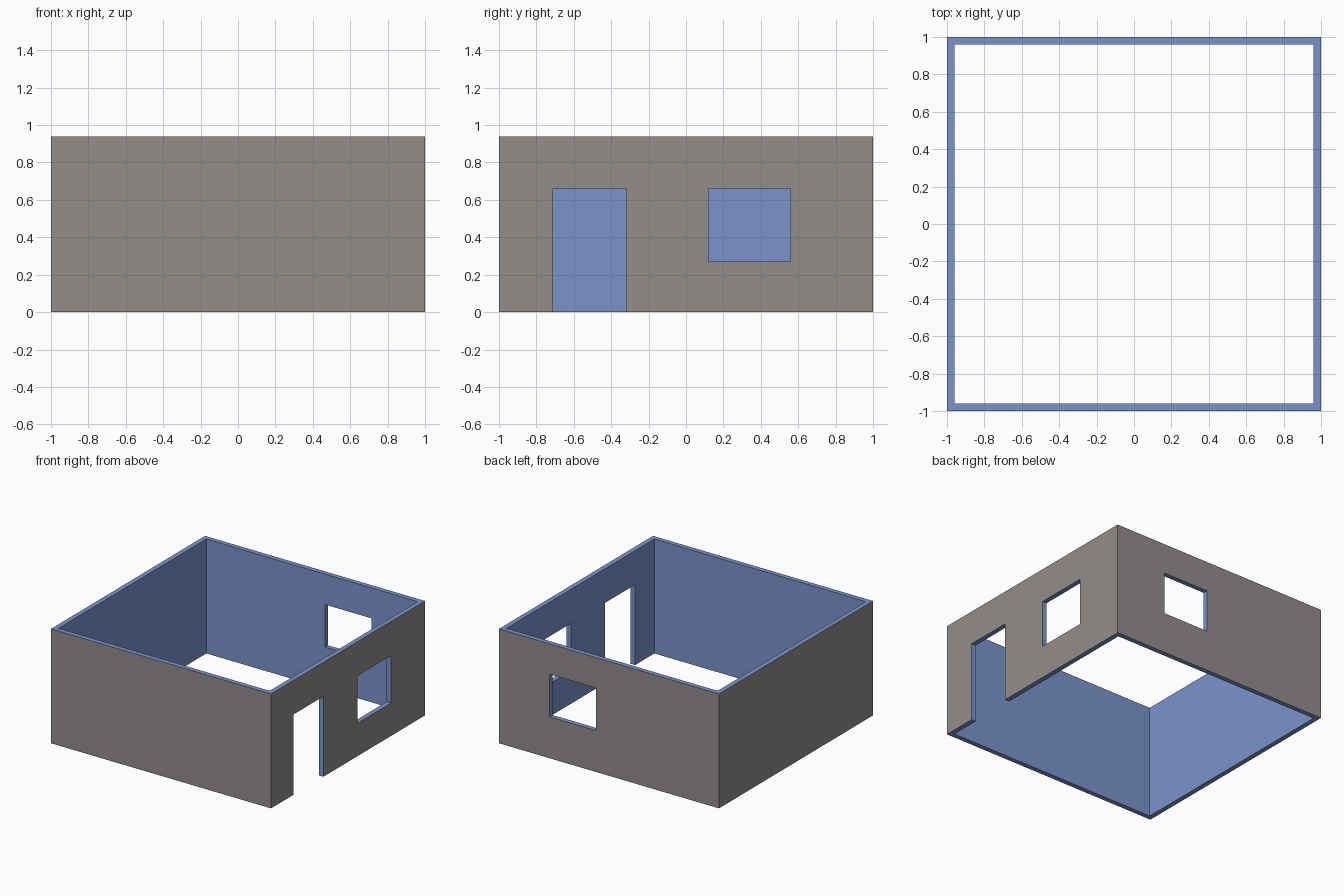
import bpy
import bmesh

if "Cube" in bpy.data.objects:
    bpy.data.objects.remove(bpy.data.objects["Cube"])

HEIGHT = 0.94
OUTER = 1.0
INNER = 0.96


def material(name, rgb):
    mat = bpy.data.materials.new(name)
    mat.diffuse_color = (*rgb, 1.0)
    mat.use_nodes = True
    mat.node_tree.nodes["Principled BSDF"].inputs["Base Color"].default_value = mat.diffuse_color
    return mat


def box(name, lo, hi):
    """Axis-aligned box between two corners."""
    bm = bmesh.new()
    bmesh.ops.create_cube(bm, size=1.0)
    for v in bm.verts:
        v.co = [lo[i] + (v.co[i] + 0.5) * (hi[i] - lo[i]) for i in range(3)]
    mesh = bpy.data.meshes.new(name)
    bm.to_mesh(mesh)
    bm.free()
    obj = bpy.data.objects.new(name, mesh)
    bpy.context.collection.objects.link(obj)
    return obj


def cut(target, lo, hi):
    """Subtract a box from the target, then remove the cutter."""
    cutter = box("cutter", lo, hi)
    cutter.hide_render = True
    mod = target.modifiers.new("opening", 'BOOLEAN')
    mod.operation = 'DIFFERENCE'
    mod.solver = 'EXACT'
    mod.object = cutter
    bpy.context.view_layer.objects.active = target
    bpy.ops.object.modifier_apply(modifier=mod.name)
    bpy.data.objects.remove(cutter, do_unlink=True)


# Four walls as one open shell
walls = box("walls", (-OUTER, -OUTER, 0), (OUTER, OUTER, HEIGHT))
cut(walls, (-INNER, -INNER, -0.5), (INNER, INNER, HEIGHT + 0.5))

# Doorway and window in the right wall
cut(walls, (0.9, -0.71, -0.5), (1.1, -0.32, 0.66))
cut(walls, (0.9, 0.12, 0.27), (1.1, 0.56, 0.66))

# Window in the back wall
cut(walls, (0.12, 0.9, 0.34), (0.54, 1.1, 0.69))

# Grey outside faces; blue inside, rims and opening edges
walls.data.materials.clear()
walls.data.materials.append(material("outside grey", (0.283, 0.266, 0.258)))
walls.data.materials.append(material("inside blue", (0.195, 0.296, 0.597)))
for face in walls.data.polygons:
    c, n = face.center, face.normal
    outside = any(abs(c[i]) > OUTER - 0.001 and abs(n[i]) > 0.9 for i in (0, 1))
    face.material_index = 0 if outside else 1
    face.use_smooth = False
